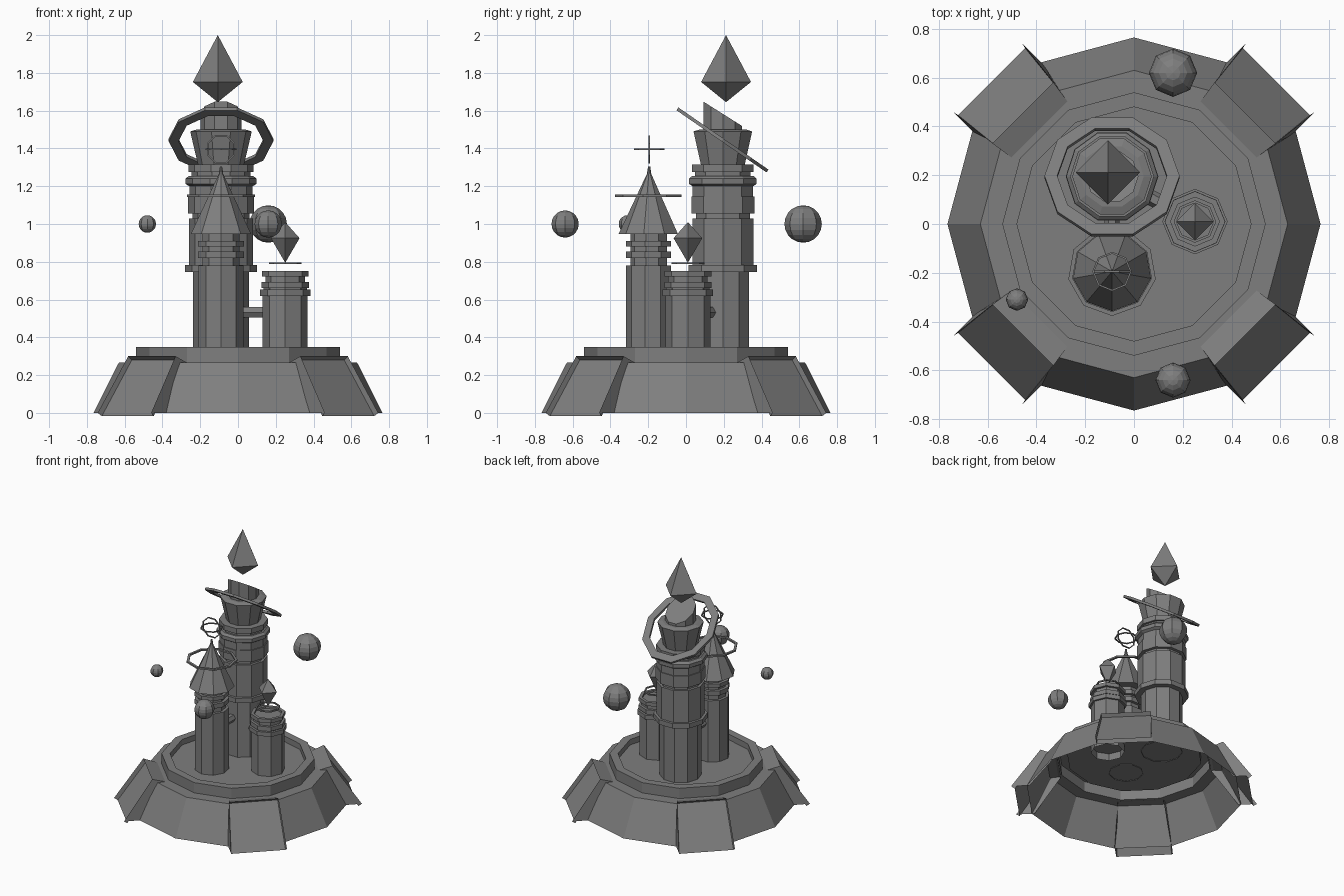
import bpy, bmesh, math
from mathutils import Matrix, Vector

if "Cube" in bpy.data.objects:
    bpy.data.objects.remove(bpy.data.objects["Cube"])

stone = bpy.data.materials.new("grey_stone")
stone.diffuse_color = (0.21, 0.21, 0.21, 1)
stone.use_nodes = True
stone.node_tree.nodes["Principled BSDF"].inputs["Base Color"].default_value = stone.diffuse_color


def finish(name, bm, matrix=Matrix()):
    bmesh.ops.remove_doubles(bm, verts=bm.verts, dist=1e-5)
    bmesh.ops.recalc_face_normals(bm, faces=bm.faces)
    me = bpy.data.meshes.new(name)
    bm.to_mesh(me)
    bm.free()
    me.materials.append(stone)
    ob = bpy.data.objects.new(name, me)
    ob.matrix_world = matrix
    bpy.context.collection.objects.link(ob)
    return ob


def lathe(name, centre, n, profile, rot=0.0, closed=False, tilt=Matrix()):
    """Revolve (radius, z) points into an n-sided solid."""
    bm = bmesh.new()
    rings = []
    for r, z in profile:
        rings.append([bm.verts.new((r * math.cos(rot + k * math.tau / n),
                                    r * math.sin(rot + k * math.tau / n), z)) for k in range(n)])
    pairs = list(zip(rings, rings[1:] + rings[:1]))
    for a, b in pairs if closed else pairs[:-1]:
        for k in range(n):
            j = (k + 1) % n
            bm.faces.new((a[k], a[j], b[j], b[k]))
    return finish(name, bm, Matrix.Translation(centre) @ tilt)


def band(name, centre, n, outer, inner, height, rot=0.0, tilt=Matrix()):
    h = height / 2
    return lathe(name, centre, n, [(inner, -h), (outer, -h), (outer, h), (inner, h)], rot, True, tilt)


def bridge(name, a, b, r):
    a, b = Vector(a), Vector(b)
    d = b - a
    return lathe(name, a, 6, [(r, 0), (r, d.length)], 0,
                 tilt=d.to_track_quat('Z', 'Y').to_matrix().to_4x4())


# Hollow twelve-sided base with raised rim and sunken floor
lathe("base", (0, 0, 0), 12, [(.765, 0), (.63, .268), (.54, .268), (.54, .348),
                              (.48, .348), (.48, .305), (0, .305)])

# Four corner buttresses with recessed panels
for i in range(4):
    bm = bmesh.new()
    v = [bm.verts.new(p) for p in (
        (.85, -.2, 0), (.85, .2, 0), (.645, .177, .3), (.645, -.177, .3),
        (.72, -.2, 0), (.72, .2, 0), (.53, .16, .262), (.53, -.16, .262))]
    front = bm.faces.new((v[0], v[1], v[2], v[3]))
    for q in ((1, 5, 6, 2), (4, 0, 3, 7), (3, 2, 6, 7)):
        bm.faces.new([v[k] for k in q])
    bmesh.ops.inset_region(bm, faces=[front], thickness=.03)
    bmesh.ops.inset_region(bm, faces=[front], thickness=.006, depth=-.03)
    finish("buttress_%d" % (i + 1), bm, Matrix.Rotation(math.radians(45 + 90 * i), 4, 'Z'))

# Tall tower
ax, ay = -.09, .195
lathe("tall_tower", (ax, ay, 0), 10, [
    (.147, .3), (.147, .745), (.19, .745), (.19, .782), (.17, .782), (.17, 1.03),
    (.15, 1.03), (.15, 1.055), (.175, 1.055), (.175, 1.145), (.168, 1.145), (.168, 1.2),
    (.188, 1.212), (.188, 1.24), (.17, 1.255), (.155, 1.255), (.155, 1.275),
    (.172, 1.275), (.172, 1.315), (.122, 1.315), (.163, 1.49), (.13, 1.5), (0, 1.5)])

# Slanted spout on top of the tall tower
spout = lathe("slanted_top", (ax, ay, 0), 10, [(.108, 1.48), (.108, 1.6), (0, 1.6)])
for vert in spout.data.vertices:
    if vert.co.z > 1.55:
        vert.co.z = 1.583 - .63 * vert.co.y

# Tilted halo around the spout
band("tilted_halo", (ax, .193, 1.445), 10, .277, .225, .018,
     tilt=Matrix.Rotation(math.radians(-34.6), 4, 'X') @ Matrix.Diagonal((1, 1.1, 1, 1)))

# Floating crystals
lathe("large_crystal", (-.107, .212, 0), 4, [(0, 1.645), (.132, 1.752), (0, 2.0)])
lathe("small_crystal", (.25, .01, 0), 4, [(0, .795), (.076, .925), (0, 1.01)])

# Middle tower with pointed roof
bx, by = -.09, -.195
lathe("middle_tower", (bx, by, 0), 9, [
    (.122, .3), (.122, .78), (.1, .78), (.1, .82), (.123, .82), (.123, .855), (.1, .855),
    (.1, .88), (.123, .88), (.123, .91), (.1, .91), (.1, .95)], -math.pi / 2)
lathe("pointed_roof", (bx, by, 0), 9, [(0, .947), (.162, .947), (.012, 1.265), (.006, 1.305), (0, 1.305)],
      -math.pi / 2)
band("roof_ring", (bx, by, 1.15), 9, .182, .164, .012, -math.pi / 2)
band("flat_wire_ring", (bx, by, 1.395), 8, .081, .073, .008)
band("upright_wire_ring", (bx, by, 1.395), 8, .081, .073, .008, math.pi / 8,
     Matrix.Rotation(math.pi / 2, 4, 'X'))

# Short tower
cx, cy = .25, .01
lathe("short_tower", (cx, cy, 0), 8, [
    (.119, .25), (.119, .62), (.134, .62), (.134, .653), (.115, .653), (.115, .66),
    (.125, .66), (.125, .692), (.105, .692), (.105, .722), (.124, .722), (.124, .75),
    (.1, .75), (.1, .735), (0, .735)])
band("crystal_ring", (cx, cy, .792), 8, .087, .076, .01)

# Walkways joining the towers
bridge("bridge_to_short", (ax, ay, .532), (cx, cy, .532), .032)
bridge("bridge_to_middle", (ax, ay, .6), (bx, by, .6), .03)

# Floating orbs
for i, (x, y, r) in enumerate(((-.48, -.31, .046), (.16, -.64, .072), (.16, .62, .099))):
    prof = [(r * math.sin(k * math.pi / 10), -r * math.cos(k * math.pi / 10)) for k in range(11)]
    lathe("orb_%d" % (i + 1), (x, y, 1.0), 8, prof)
